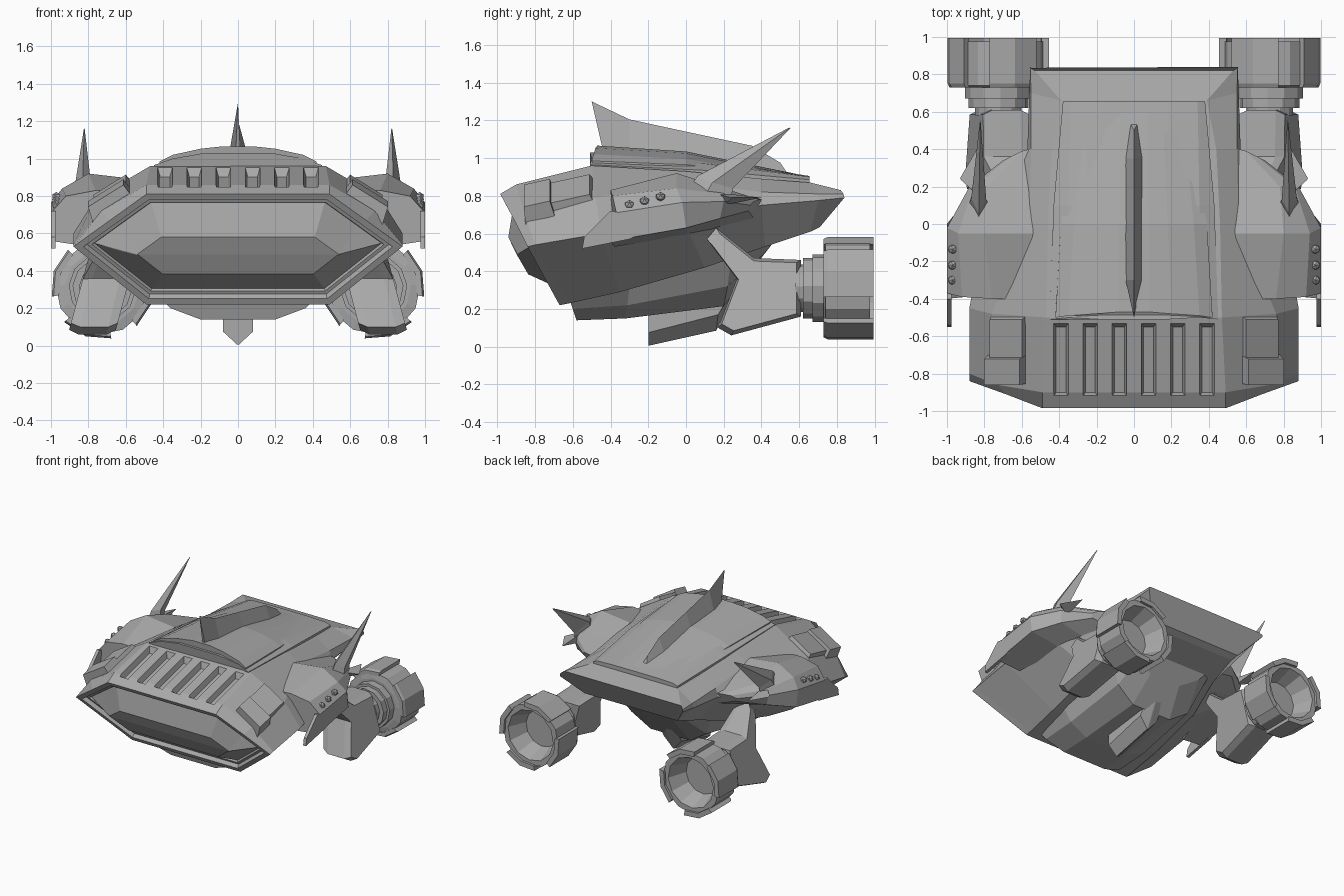
import bpy, bmesh, math
from mathutils import Vector

grey = bpy.data.materials.new("hull_grey")
grey.diffuse_color = (0.4, 0.4, 0.4, 1)


def finish(name, bm, mirror=False):
    bmesh.ops.recalc_face_normals(bm, faces=bm.faces)
    me = bpy.data.meshes.new(name)
    bm.to_mesh(me)
    bm.free()
    me.materials.append(grey)
    ob = bpy.data.objects.new(name, me)
    bpy.context.collection.objects.link(ob)
    if mirror:
        ob.modifiers.new("mirror", 'MIRROR')
    return ob


def add_loft(bm, rings):
    """Skin closed rings of equal length and cap both ends."""
    vs = [[bm.verts.new(p) for p in r] for r in rings]
    n = len(vs[0])
    for a, b in zip(vs, vs[1:]):
        for i in range(n):
            j = (i + 1) % n
            bm.faces.new((a[i], a[j], b[j], b[i]))
    return bm.faces.new(vs[0]), bm.faces.new(vs[-1])


def loft(name, rings, mirror=False):
    bm = bmesh.new()
    add_loft(bm, rings)
    return finish(name, bm, mirror)


def both(half):
    return half + [(-x, y, z) for x, y, z in reversed(half)]


def slab(name, outline, x0, x1, mirror=False):
    return loft(name, [[(x, y, z) for y, z in outline] for x in (x0, x1)], mirror)


# Hull: slanted hexagonal sections from nose to tail
bm = bmesh.new()
nose, tail = add_loft(bm, [both(h) for h in (
    [(.49, -.985, .81), (.685, -.91, .67), (.88, -.84, .53), (.49, -.67, .22)],
    [(.49, -.90, .86), (.73, -.86, .72), (.88, -.80, .54), (.49, -.62, .23)],
    [(.47, -.50, .96), (.76, -.48, .79), (.88, -.45, .60), (.50, -.35, .29)],
    [(.46, .00, .93), (.56, .00, .87), (.80, .00, .64), (.50, .10, .42)],
    [(.44, .40, .89), (.55, .40, .82), (.57, .40, .75), (.42, .42, .53)],
    [(.39, .66, .87), (.55, .70, .81), (.56, .70, .775), (.40, .66, .61)],
    [(.53, .82, .83), (.555, .835, .81), (.555, .84, .79), (.42, .71, .635)])])
bmesh.ops.recalc_face_normals(bm, faces=bm.faces)
# Nose: framed recess with a raised hipped window
for width, depth in ((.035, 0), (.012, -.03), (.018, 0), (.008, -.015), (.15, .115)):
    bmesh.ops.inset_individual(bm, faces=[nose], thickness=width, depth=depth,
                               use_even_offset=True)
hull = finish("hull", bm)

# Vent grooves cut in the nose deck
bm = bmesh.new()
for i in range(6):
    cx = (i - 2.5) * .156
    rings = []
    for w, y0, y1, dz in ((.026, -.90, -.55, -.045), (.048, -.935, -.52, .03)):
        rings.append([(cx + sx * w, y, .86 + (y + .9) * .25 + dz)
                      for sx, y in ((-1, y0), (1, y0), (1, y1), (-1, y1))])
    add_loft(bm, rings)
cutter = finish("vent_cutter", bm)
cutter.hide_render = True
cutter.hide_viewport = True
cut = hull.modifiers.new("vents", 'BOOLEAN')
cut.object = cutter
cut.operation = 'DIFFERENCE'
cut.solver = 'EXACT'

# Roof in two tiers
loft("roof_lower", [both(h) for h in (
    [(.18, -.51, 1.03), (.35, -.50, 1.0), (.45, -.51, .965), (.45, -.49, .90)],
    [(.18, .10, .99), (.35, .10, .97), (.43, .10, .935), (.43, .10, .86)],
    [(.18, .655, .905), (.34, .655, .90), (.38, .655, .885), (.38, .655, .82)])])
loft("roof_upper", [both(h) for h in (
    [(.08, -.47, 1.066), (.20, -.48, 1.053), (.35, -.49, 1.02), (.42, -.50, .985),
     (.42, -.47, .93)],
    [(.08, .00, 1.035), (.18, .00, 1.025), (.32, .00, .995), (.39, .00, .965),
     (.39, .00, .9)],
    [(.07, .64, .905), (.15, .64, .902), (.25, .64, .898), (.30, .64, .89),
     (.30, .64, .84)])])

# Dorsal fin with a sharp ridge
loft("dorsal_fin", [[(-w, yb, zb), (w, yb, zb), (0, yt, zt)] for yb, zb, w, yt, zt in (
    (-.44, 1.04, .012, -.50, 1.30), (-.30, 1.04, .045, -.30, 1.205),
    (.00, 1.00, .055, .00, 1.14), (.35, .95, .05, .35, 1.065),
    (.55, .90, .025, .50, .975))])

# Belly tray and centre keel
loft("belly", [both(h) for h in (
    [(.42, -.62, .26), (.36, -.60, .20), (.20, -.58, .14)],
    [(.44, -.30, .32), (.36, -.31, .22), (.20, -.32, .15)],
    [(.40, .24, .48), (.34, .22, .32), (.18, .20, .215)],
    [(.36, .50, .60), (.28, .42, .50), (.14, .36, .42)])])
loft("keel", [both(h) for h in (
    [(.08, -.20, .25), (.08, -.20, .075), (.004, -.20, .005)],
    [(.08, .16, .28), (.08, .17, .17), (.004, .16, .085)],
    [(.07, .32, .48), (.07, .30, .38), (.004, .27, .32)])])


# Raised hatches on the nose shoulders
def hatch(name, x0, x1, y0, y1, lift):
    def on_hull(x, y):
        return .825 + (y + .85) * .22 - (x - .55) * .62
    base = [(x0, y0), (x1, y0), (x1, y1), (x0, y1)]
    low = [Vector((x, y, on_hull(x, y) - .05)) for x, y in base]
    off = Vector((.45, -.2, .87)) * (lift + .05)
    mid = sum(low, Vector()) / 4
    loft(name, [low, [mid + (p - mid) * .86 + off for p in low]], True)


hatch("shoulder_hatch", .55, .75, -.83, -.47, .03)
hatch("shoulder_hatch_cap", .55, .77, -.85, -.69, .055)

# Side pods
loft("side_pod", [
    [(.60, -.40, .82), (.76, -.40, .83), (.92, -.39, .80), (1.0, -.37, .71),
     (1.0, -.40, .56), (.80, -.38, .53)],
    [(.54, -.05, .89), (.80, -.05, .92), (.94, -.05, .84), (1.0, -.02, .765),
     (1.0, .00, .63), (.70, .00, .59)],
    [(.55, .18, .84), (.78, .20, .84), (.86, .20, .81), (.88, .20, .77),
     (.86, .18, .68), (.58, .18, .62)],
    [(.56, .40, .78), (.60, .39, .78), (.66, .36, .77), (.70, .34, .75),
     (.68, .33, .72), (.55, .36, .68)]], True)
slab("pod_plate", [(-.55, .52), (-.54, .58), (-.40, .72), (-.30, .70), (-.20, .62),
                   (-.30, .57)], .975, 1.0, True)

# Pod bolts
bm = bmesh.new()
for y, z in ((-.30, .752), (-.22, .772), (-.135, .795)):
    geo = bmesh.ops.create_icosphere(bm, subdivisions=1, radius=.027)
    bmesh.ops.translate(bm, verts=geo['verts'], vec=(.97, y, z))
finish("pod_bolts", bm, True)

# Swept horns with a small side flange
loft("horn", [
    [(.775, .10, .82), (.83, .01, .83), (.885, .10, .80), (.84, .24, .80)],
    [(.79, .13, .90), (.83, .06, .905), (.87, .14, .87), (.835, .25, .84)],
    [(.82, .55, 1.16), (.822, .548, 1.162), (.824, .55, 1.16), (.822, .553, 1.158)]], True)
loft("horn_flange", [
    [(.82, .14, .82), (.84, .40, .79), (.82, .20, .75)],
    [(.925, .235, .79), (.93, .245, .79), (.925, .24, .785)]], True)

# Legs: angular struts leaning inwards to meet the pods, thinner at the top
leg = [(.11, .57), (.16, .63), (.36, .47), (.61, .46), (.61, .16), (.24, .06), (.17, .10),
       (.27, .36)]


def leg_ring(side, s):
    return [(.72 - (z - .3) * .24 + side * (.07 if z > .5 else .125),
             .36 + (y - .36) * s, .31 + (z - .31) * s) for y, z in leg]


loft("leg", [leg_ring(-1, .9), leg_ring(-.6, 1), leg_ring(.6, 1), leg_ring(1, .9)], True)


# Engines, turned about the y axis and rolled slightly
CX, CZ, SIDES, ROLL = .725, .31, 12, math.radians(19)


def ring(r, y, angles):
    return [(CX + r * math.cos(a + ROLL), y, CZ + r * math.sin(a + ROLL)) for a in angles]


full = [math.tau * (i + .5) / SIDES for i in range(SIDES)]


def turned(name, profile):
    return loft(name, [ring(r, y, full) for r, y in profile], True)


turned("engine_neck", [(.125, .58), (.125, .62), (.16, .62), (.16, .67), (.18, .67), (.18, .74)])
turned("engine_shell", [(.20, .73), (.25, .74), (.25, .975), (.205, .975), (.15, .82)])
bm = bmesh.new()
for k in range(4):
    arc = [math.radians(90 * k + d) for d in (-29, 0, 29)]
    rings = [ring(ro, y, arc) + ring(.235, y, arc[::-1])
             for ro, y in ((.265, .73), (.275, .75), (.275, .995))]
    add_loft(bm, rings)
finish("engine_armour", bm, True)
